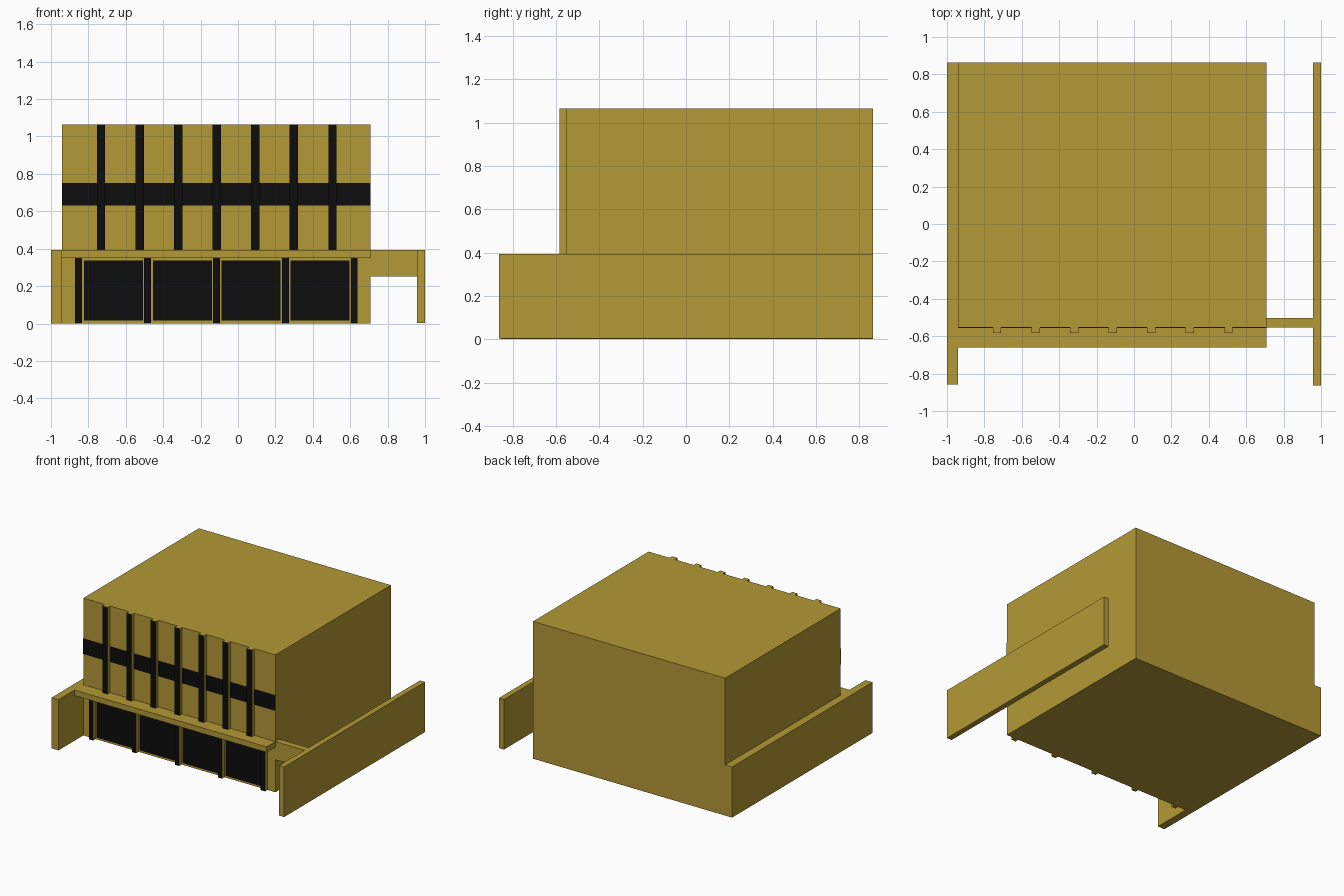
import bpy, bmesh
from mathutils import Vector

if "Cube" in bpy.data.objects:
    bpy.data.objects.remove(bpy.data.objects["Cube"])


def material(name, rgb):
    m = bpy.data.materials.new(name)
    m.diffuse_color = (*rgb, 1)
    m.use_nodes = True
    m.node_tree.nodes["Principled BSDF"].inputs["Base Color"].default_value = m.diffuse_color
    return m


GOLD = material("ochre", (0.45, 0.32, 0.035))
BLACK = material("black", (0.004, 0.004, 0.004))


def box(name, x, y, z, mat=GOLD, front=None):
    """Box from (min, max) ranges; front optionally recolours the -y face."""
    bm = bmesh.new()
    bmesh.ops.create_cube(bm, size=1)
    for v in bm.verts:
        v.co = Vector(r[0] + (c + 0.5) * (r[1] - r[0])
                      for c, r in zip(v.co, (x, y, z)))
    bm.normal_update()
    me = bpy.data.meshes.new(name)
    me.materials.append(mat)
    if front:
        me.materials.append(front)
        for f in bm.faces:
            if f.normal.y < -0.9:
                f.material_index = 1
    bm.to_mesh(me)
    bm.free()
    ob = bpy.data.objects.new(name, me)
    bpy.context.collection.objects.link(ob)
    return ob


X0, X1 = -0.94, 0.708      # main building width
FACE, BACK = -0.553, 0.863  # facade and rear planes
LOW, TOP = 0.393, 1.065    # storey height and roof

# Main volume and canopy ledge over the ground floor
box("main_building", (X0, X1), (FACE, BACK), (0, TOP))
box("canopy", (X0, X1), (-0.66, FACE), (0.35, LOW))

# Side walls and the beam reaching the right one
box("left_wall", (-1, X0), (-0.857, BACK), (0, LOW))
box("right_wall", (0.957, 1), (-0.863, BACK), (0.004, LOW))
box("link_beam", (X1, 0.957), (FACE, -0.503), (0.252, LOW))

# Upper facade: window band crossed by black-faced fins
box("window_band", (X0, X1), (FACE - 0.002, FACE), (0.632, 0.752), BLACK)
for i in range(7):
    x = -0.755 + 0.2063 * i
    box(f"upper_fin_{i + 1}", (x, x + 0.045), (-0.583, FACE), (LOW, TOP), front=BLACK)

# Ground floor: black-faced pillars with shop windows between
for i in range(5):
    x = -0.871 + 0.3685 * i
    box(f"ground_pillar_{i + 1}", (x, x + 0.037), (-0.583, FACE), (0, 0.35), front=BLACK)
    if i < 4:
        box(f"shop_window_{i + 1}", (x + 0.047, x + 0.3625),
            (FACE - 0.002, FACE), (0.015, 0.337), BLACK)
